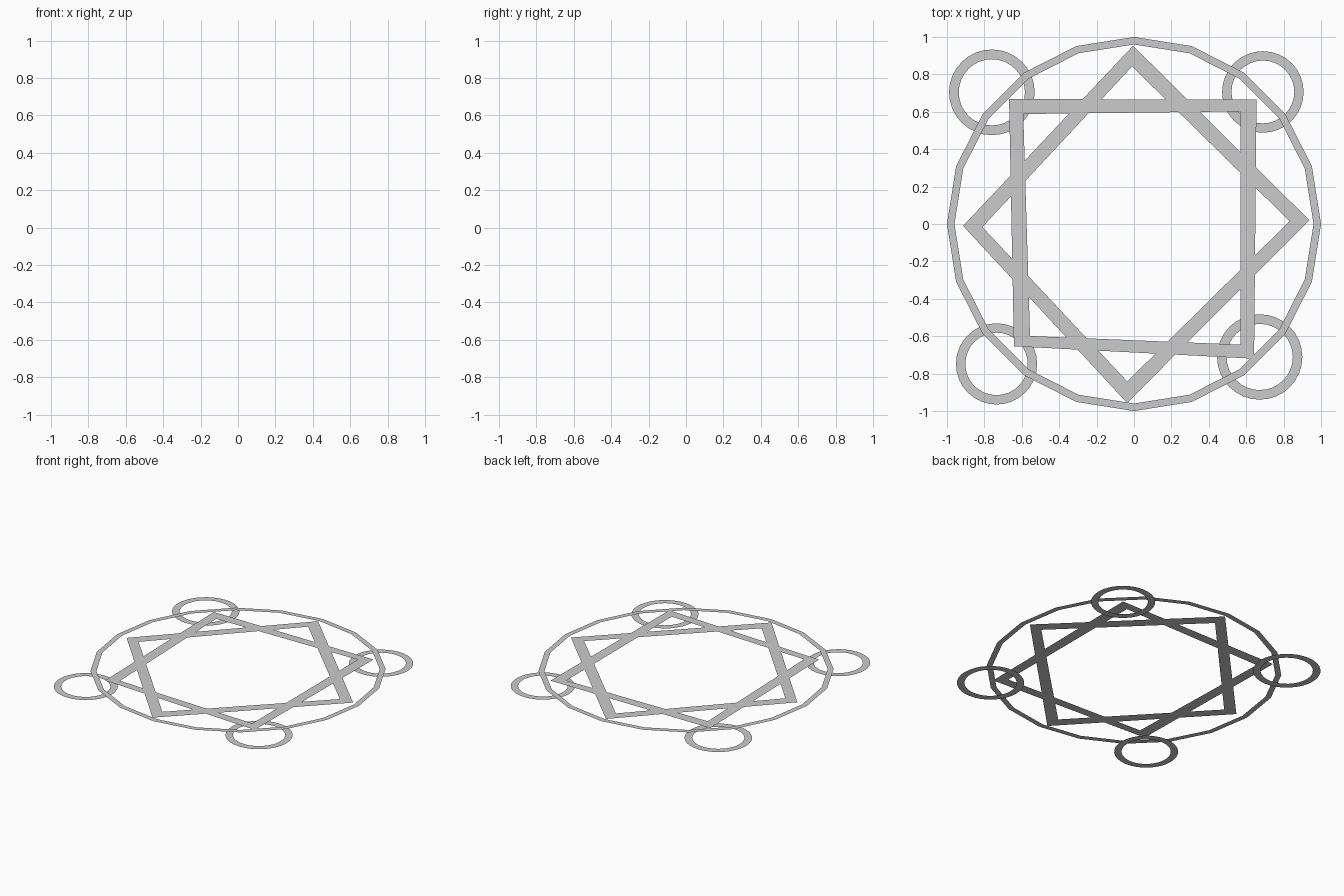
import bpy
from math import cos, sin, pi

if "Cube" in bpy.data.objects:
    bpy.data.objects.remove(bpy.data.objects["Cube"])

LIFT = 0.034  # height of the large outlines above the small rings


def flat_frame(name, outer, inner, z):
    """Flat closed band between two outlines with equal point counts."""
    n = len(outer)
    verts = [(x, y, z) for x, y in outer + inner]
    faces = [(i, (i + 1) % n, n + (i + 1) % n, n + i) for i in range(n)]
    mesh = bpy.data.meshes.new(name)
    mesh.from_pydata(verts, [], faces)
    mesh.update()
    obj = bpy.data.objects.new(name, mesh)
    bpy.context.collection.objects.link(obj)
    return obj


def circle(cx, cy, r, n):
    return [(cx + r * cos(2 * pi * i / n), cy + r * sin(2 * pi * i / n)) for i in range(n)]


def flat_ring(name, cx, cy, r_out, r_in, n, z):
    return flat_frame(name, circle(cx, cy, r_out, n), circle(cx, cy, r_in, n), z)


# Twenty-sided outer ring
flat_ring("outer_ring", 0, 0, 1.0, 0.96, 20, LIFT)

# Four small corner rings, lying on the ground
for name, cx, cy, r_out, r_in in [
    ("back_left_ring", -0.76, 0.704, 0.229, 0.177),
    ("back_right_ring", 0.689, 0.706, 0.218, 0.168),
    ("front_left_ring", -0.735, -0.748, 0.217, 0.167),
    ("front_right_ring", 0.672, -0.711, 0.228, 0.177),
]:
    flat_ring(name, cx, cy, r_out, r_in, 32, 0)

# Slightly uneven square frame (counter-clockwise corners)
flat_frame("square_frame",
           [(-0.642, -0.654), (0.642, -0.72), (0.655, 0.665), (-0.668, 0.668)],
           [(-0.556, -0.599), (0.57, -0.645), (0.568, 0.602), (-0.592, 0.588)], LIFT)

# Slightly uneven diamond frame
flat_frame("diamond_frame",
           [(-0.914, -0.01), (-0.037, -0.957), (0.938, 0.02), (-0.005, 0.953)],
           [(-0.811, -0.016), (-0.036, -0.842), (0.832, 0.015), (-0.01, 0.842)], LIFT)
